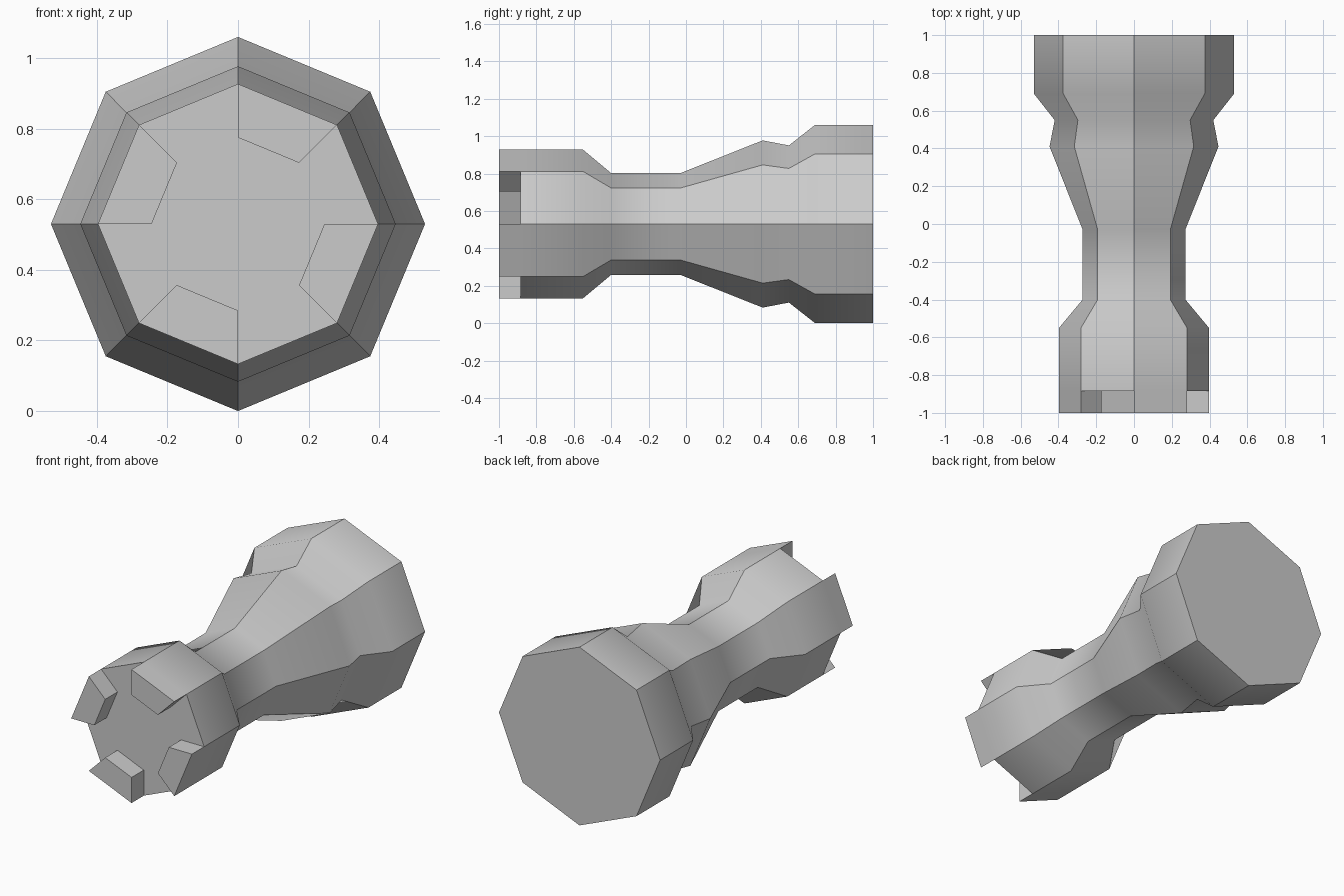
import bpy, bmesh, math

if "Cube" in bpy.data.objects:
    bpy.data.objects.remove(bpy.data.objects["Cube"])

SIDES, CZ = 8, 0.53
# (y, radius) along the turned body, front to back
PROFILE = [(-0.885, 0.397), (-0.55, 0.397), (-0.40, 0.272), (-0.03, 0.272),
           (0.41, 0.447), (0.55, 0.42), (0.69, 0.53), (1.0, 0.53)]

bm = bmesh.new()


def ring(y, r):
    return [bm.verts.new((r * math.cos(math.tau * k / SIDES), y,
                          CZ + r * math.sin(math.tau * k / SIDES)))
            for k in range(SIDES)]


def bridge(a, b):
    return [bm.faces.new((a[k], a[(k + 1) % SIDES], b[(k + 1) % SIDES], b[k]))
            for k in range(SIDES)]


# octagonal turned body
rings = [ring(y, r) for y, r in PROFILE]
for a, b in zip(rings, rings[1:]):
    bridge(a, b)
bm.faces.new(rings[-1])

# crown floor with a rim of quads
inner = ring(-0.885, 0.245)
rim = bridge(inner, rings[0])
bm.faces.new(inner)

# battlements: raise every other rim segment
raised = bmesh.ops.extrude_discrete_faces(bm, faces=rim[1::2])["faces"]
for f in raised:
    for v in f.verts:
        v.co.y = -1.0
bmesh.ops.recalc_face_normals(bm, faces=bm.faces)

# all edges sharp, except the soft rings around the waist
for f in bm.faces:
    f.smooth = True
for e in bm.edges:
    e.smooth = False
for r in rings[1:-1]:
    for k in range(SIDES):
        e = bm.edges.get((r[k], r[(k + 1) % SIDES]))
        e.smooth = True

mesh = bpy.data.meshes.new("rook_tower")
bm.to_mesh(mesh)
bm.free()
obj = bpy.data.objects.new("rook_tower", mesh)
bpy.context.collection.objects.link(obj)
